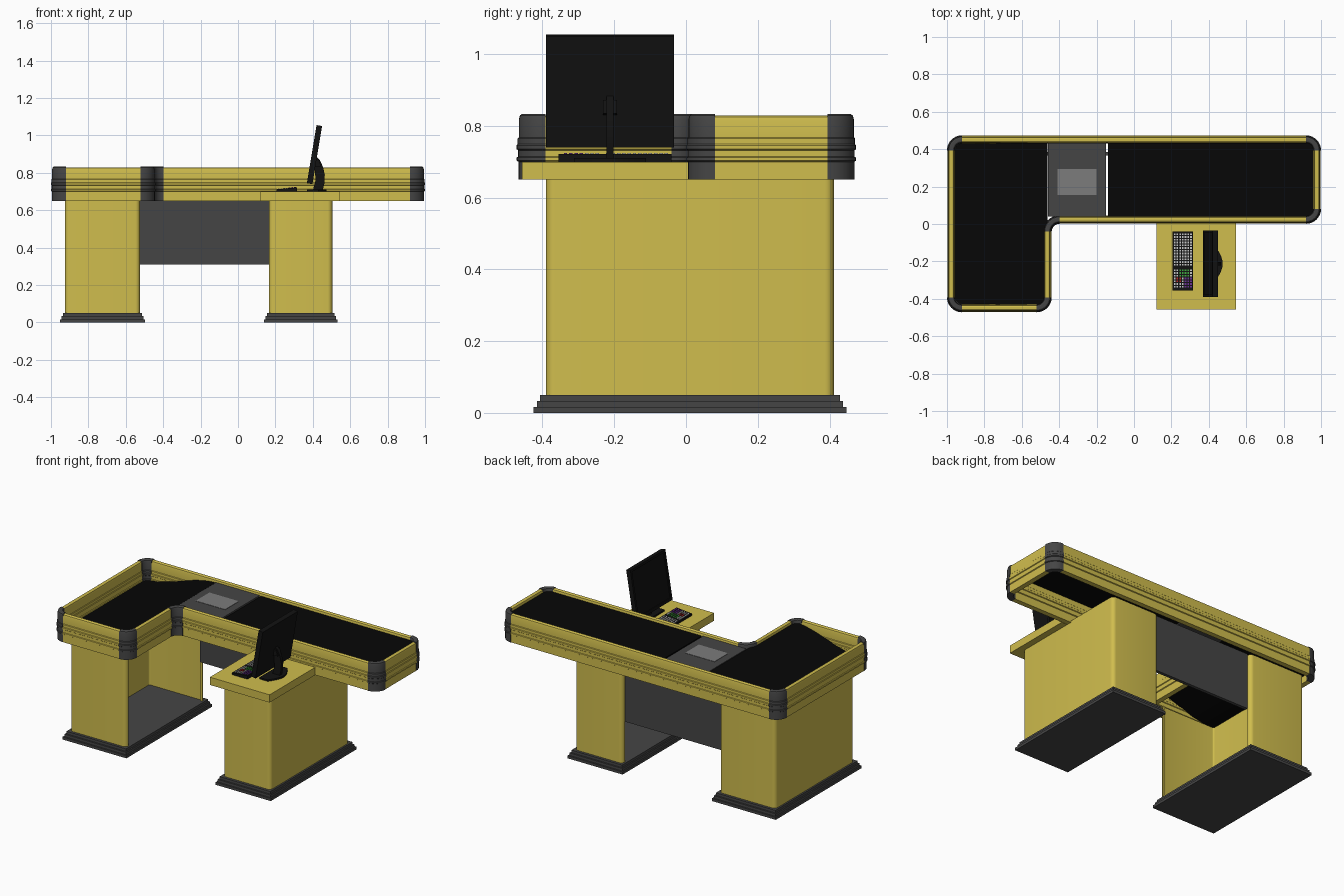
import bpy, bmesh, math
from mathutils import Vector as V, Matrix

if "Cube" in bpy.data.objects:
    bpy.data.objects.remove(bpy.data.objects["Cube"])


def mat(name, c):
    m = bpy.data.materials.new(name)
    m.diffuse_color = (*c, 1)
    m.use_nodes = True
    m.node_tree.nodes["Principled BSDF"].inputs["Base Color"].default_value = m.diffuse_color
    return m


YEL = mat("yellow", (0.63, 0.51, 0.075))
DARK = mat("dark_grey", (0.06, 0.06, 0.06))
BLACK = mat("black", (0.006, 0.006, 0.006))
BELT = mat("belt_black", (0.002, 0.002, 0.002))
GLASS = mat("scanner_glass", (0.2, 0.2, 0.2))
PALE = mat("pale_key", (0.6, 0.6, 0.6))
RED = mat("red_key", (0.6, 0.02, 0.02))
GREEN = mat("green_key", (0.05, 0.4, 0.05))
PURPLE = mat("purple_key", (0.15, 0.03, 0.3))


def finish(name, bm, m):
    bmesh.ops.recalc_face_normals(bm, faces=bm.faces)
    me = bpy.data.meshes.new(name)
    bm.to_mesh(me)
    bm.free()
    me.materials.append(m)
    ob = bpy.data.objects.new(name, me)
    bpy.context.collection.objects.link(ob)
    return ob


def add_box(bm, x, y, z):
    c = [(a + b) / 2 for a, b in (x, y, z)]
    s = [b - a for a, b in (x, y, z)]
    bmesh.ops.create_cube(bm, size=1, matrix=Matrix.Translation(c) @ Matrix.Diagonal((*s, 1)))


def box(name, x, y, z, m):
    bm = bmesh.new()
    add_box(bm, x, y, z)
    return finish(name, bm, m)


def prism(name, pts, lo, hi, axis, m):
    """Extrude a flat outline along y (points are x,z) or z (points are x,y)."""
    bm = bmesh.new()
    pos = (lambda p, t: (p[0], t, p[1])) if axis == "y" else (lambda p, t: (*p, t))
    f = bm.faces.new([bm.verts.new(pos(p, lo)) for p in pts])
    r = bmesh.ops.extrude_face_region(bm, geom=[f])
    d = V((0, hi - lo, 0)) if axis == "y" else V((0, 0, hi - lo))
    bmesh.ops.translate(bm, vec=d, verts=[v for v in r["geom"] if isinstance(v, bmesh.types.BMVert)])
    return finish(name, bm, m)


def corner_arc(a, p, b, r_convex, r_concave, n=8):
    """Rounded corner as (point, inward normal) pairs for a counter-clockwise path."""
    a, p, b = V(a), V(p), V(b)
    d1, d2 = (p - a).normalized(), (b - p).normalized()
    n1, n2 = V((-d1.y, d1.x)), V((-d2.y, d2.x))
    s, r = (1, r_convex) if d1.cross(d2) > 0 else (-1, r_concave)
    c = p + s * r * (n1 + n2)
    out = []
    for i in range(n + 1):
        t = math.pi / 2 * i / n
        nn = n1 * math.cos(t) + n2 * math.sin(t)
        out.append((c - s * r * nn, nn))
    return out


def sweep(name, path, profile, m):
    bm = bmesh.new()
    rings = [[bm.verts.new((*(p + n * d), z)) for d, z in profile] for p, n in path]
    k = len(profile)
    for A, B in zip(rings, rings[1:]):
        for i in range(k):
            j = (i + 1) % k
            bm.faces.new((A[i], A[j], B[j], B[i]))
    bm.faces.new(rings[0])
    bm.faces.new(rings[-1])
    return finish(name, bm, m)


# L-shaped ribbed rim: dark corners with yellow rails between them
half = [(0.005, 0.65), (0.005, 0.70), (0, 0.703), (0, 0.712), (0.004, 0.714), (0.004, 0.732),
        (0, 0.735), (0, 0.746), (0.003, 0.749), (0.003, 0.765), (0.006, 0.768), (0.006, 0.814),
        (0.009, 0.825), (0.015, 0.829)]
W = 0.046
corner_prof = [(d, z + (0.004 if z > 0.8 else 0)) for d, z in half]
corner_prof += [(W - d, z) for d, z in reversed(corner_prof)]
rail_prof = [(d + 0.002, z) for d, z in half]
rail_prof += [(W - d, z) for d, z in reversed(rail_prof)]
L = [(-1, -0.472), (-0.44, -0.472), (-0.44, 0.001), (1, 0.001), (1, 0.474), (-1, 0.474)]
arcs = [corner_arc(L[i - 1], L[i], L[(i + 1) % 6], 0.08, 0.042) for i in range(6)]
for i, arc in enumerate(arcs):
    sweep(f"rim_corner_{i}", arc, corner_prof, DARK)
    sweep(f"rim_rail_{i}", [arc[-1], arcs[(i + 1) % 6][0]], rail_prof, YEL)

# Conveyor belt, scanner plate and its window
box("conveyor_belt", (-0.14, 0.96), (0.041, 0.434), (0.80, 0.812), BELT)
box("scanner_plate", (-0.459, -0.15), (0.041, 0.434), (0.80, 0.814), DARK)
box("scanner_window", (-0.41, -0.2), (0.155, 0.295), (0.812, 0.816), GLASS)

# Packing tray that slides down towards the left end
top = []
for i in range(13):
    t = i / 12
    top.append((-0.462 - 0.496 * t, 0.812 - 0.11 * t * t * (3 - 2 * t)))
prism("packing_tray", top + [(x, z - 0.01) for x, z in reversed(top)], -0.431, 0.434, "y", BELT)

# Pedestals: open on the facing sides, standing on stepped plinths
wall = [(0, 0.05), (0, 0.66), (0.015, 0.66), (0.015, 0.05)]
C = {"left": [(-0.524, 0.36), (-0.524, 0.412), (-0.925, 0.412), (-0.925, -0.39), (-0.524, -0.39), (-0.524, -0.34)],
     "right": [(0.165, -0.34), (0.165, -0.39), (0.504, -0.39), (0.504, 0.412), (0.165, 0.412), (0.165, 0.36)]}
for side, pts in C.items():
    path = []
    for i in range(1, 5):
        path += corner_arc(pts[i - 1], pts[i], pts[i + 1], 0.025, 0.025, 6)
    sweep(f"{side}_pedestal", path, wall, YEL)
    x0, x1 = min(p[0] for p in pts), max(p[0] for p in pts)
    bm = bmesh.new()
    for k in range(3):
        gx, gy = 0.027 - 0.008 * k, 0.035 - 0.009 * k
        add_box(bm, (x0 - gx, x1 + gx), (-0.39 - gy, 0.412 + gy), (k * 0.0167, (k + 1) * 0.0167))
    finish(f"{side}_plinth", bm, DARK)

# Modesty panel and operator shelf
box("modesty_panel", (-0.526, 0.167), (0.365, 0.385), (0.31, 0.67), DARK)
box("operator_shelf", (0.12, 0.545), (-0.457, 0.006), (0.65, 0.70), YEL)

# Keyboard body with a sloped top
prism("keyboard", [(0.205, 0.70), (0.316, 0.70), (0.316, 0.722), (0.205, 0.712)], -0.355, -0.04, "y", BLACK)
groups = {"pale_keys": (PALE, []), "red_keys": (RED, []), "green_keys": (GREEN, []), "purple_keys": (PURPLE, [])}
for r in range(7):
    for c in range(20):
        x, y = 0.213 + r * 0.0145, -0.05 - c * 0.0148
        kind = "pale_keys"
        if c in (13, 14, 15) and 1 < r < 6:
            kind = "green_keys"
        elif c > 15 and r > 3:
            kind = "purple_keys"
        elif c in (16, 17) and r in (1, 2):
            kind = "red_keys"
        if c != 12:
            groups[kind][1].append((x, y, 0.709 + r * 0.0014))
for name, (m, keys) in groups.items():
    bm = bmesh.new()
    for x, y, z in keys:
        add_box(bm, (x, x + 0.009), (y - 0.0095, y), (z, z + 0.007))
    finish(name, bm, m)

# Tilted monitor with a raised bezel around the screen
bm = bmesh.new()
add_box(bm, (-0.004, 0.02), (-0.178, 0.178), (0, 0.315))
for y in ((-0.178, -0.163), (0.163, 0.178)):
    add_box(bm, (-0.01, -0.004), y, (0, 0.315))
for z in ((0, 0.018), (0.3, 0.315)):
    add_box(bm, (-0.01, -0.004), (-0.163, 0.163), z)
mon = finish("monitor", bm, BLACK)
mon.location = (0.378, -0.212, 0.743)
mon.rotation_euler = (0, math.radians(9.5), 0)

# Monitor stand: rounded foot, slim curved neck and hinge blocks
foot = [(0.37, -0.112), (0.37, -0.312), (0.43, -0.312)]
foot += [(0.43 + 0.044 * math.sin(math.pi * i / 10), -0.312 + 0.02 * i) for i in range(1, 10)] + [(0.43, -0.112)]
prism("stand_foot", foot, 0.70, 0.71, "z", BLACK)
neck = [(0.40, 0.705), (0.452, 0.705), (0.462, 0.745), (0.464, 0.79), (0.455, 0.83), (0.437, 0.87),
        (0.42, 0.885), (0.405, 0.85), (0.412, 0.80), (0.415, 0.76)]
prism("stand_neck", neck, -0.222, -0.202, "y", BLACK)
for i, y in enumerate((-0.232, -0.202)):
    prism(f"stand_hinge_{i}", [(0.405, 0.83), (0.445, 0.835), (0.432, 0.872), (0.41, 0.872)], y, y + 0.01, "y", BLACK)

# Smooth the rounded parts, keep the creases
bpy.ops.object.select_all(action="SELECT")
bpy.context.view_layer.objects.active = mon
bpy.ops.object.shade_smooth_by_angle(angle=math.radians(30))
